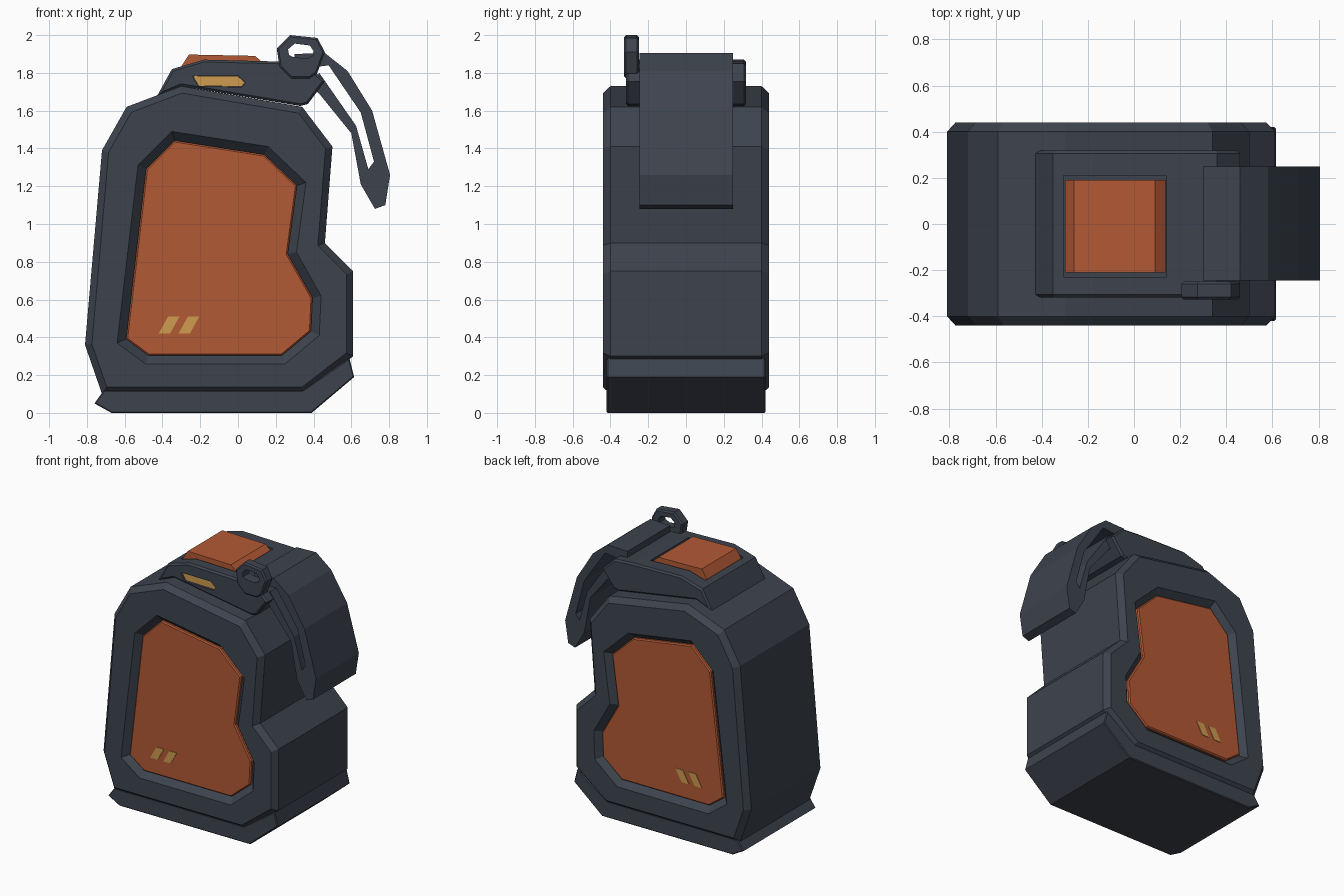
import bpy
import bmesh
from mathutils import Vector

default_cube = bpy.data.objects.get("Cube")
if default_cube:
    bpy.data.objects.remove(default_cube, do_unlink=True)


def make_material(name, colour):
    material = bpy.data.materials.new(name)
    material.use_nodes = True
    rgba = (*colour, 1)
    material.diffuse_color = rgba
    material.node_tree.nodes["Principled BSDF"].inputs["Base Color"].default_value = rgba
    return material


slate = make_material("dark slate", (.047, .057, .076))
orange = make_material("burnt orange", (.45, .1, .036))
amber = make_material("amber", (.62, .33, .08))


def inset(profile, distance):
    """Offset a closed outline inwards with mitred corners."""
    points = [Vector(p) for p in profile]
    count = len(points)
    area = sum(points[i - 1].cross(points[i]) for i in range(count))
    side = 1 if area > 0 else -1
    result = []
    for i in range(count):
        before = (points[i] - points[i - 1]).normalized()
        after = (points[(i + 1) % count] - points[i]).normalized()
        normal_a = Vector((-before.y, before.x)) * side
        normal_b = Vector((-after.y, after.x)) * side
        miter = (normal_a + normal_b) / (1 + normal_a.dot(normal_b))
        result.append(points[i] + miter * distance)
    return result


def loft(name, rings, material, cyclic=False):
    """Join outlines of equal length, each given as (xz outline, y)."""
    bm = bmesh.new()
    loops = [[bm.verts.new((x, y, z)) for x, z in outline] for outline, y in rings]
    count = len(loops[0])
    pairs = list(zip(loops, loops[1:]))
    if cyclic:
        pairs.append((loops[-1], loops[0]))
    else:
        bm.faces.new(loops[0])
        bm.faces.new(loops[-1])
    for a, b in pairs:
        for i in range(count):
            j = (i + 1) % count
            bm.faces.new((a[i], a[j], b[j], b[i]))
    bmesh.ops.recalc_face_normals(bm, faces=bm.faces)
    mesh = bpy.data.meshes.new(name)
    bm.to_mesh(mesh)
    bm.free()
    mesh.materials.append(material)
    obj = bpy.data.objects.new(name, mesh)
    bpy.context.collection.objects.link(obj)
    return obj


def prism(name, outline, y_front, y_back, material, chamfer=0):
    """Extrude an outline along y, optionally chamfering both ends."""
    rings = [(outline, y_front + chamfer), (outline, y_back - chamfer)]
    if chamfer:
        small = inset(outline, chamfer)
        rings = [(small, y_front), *rings, (small, y_back)]
    return loft(name, rings, material)


def carve(target, cutter):
    """Cut a pocket and discard the cutter."""
    cutter.hide_render = True
    modifier = target.modifiers.new("pocket", "BOOLEAN")
    modifier.operation = "DIFFERENCE"
    modifier.solver = "EXACT"
    modifier.object = cutter
    bpy.context.view_layer.objects.active = target
    bpy.ops.object.modifier_apply(modifier=modifier.name)
    bpy.data.objects.remove(cutter, do_unlink=True)


# Main body with a sloped recess on both faces
body_outline = [(-.81, .36), (-.72, .1), (.35, .1), (.61, .3), (.61, .75), (.46, .9),
                (.5, 1.41), (.34, 1.62), (-.3, 1.73), (-.59, 1.62), (-.72, 1.39)]
frame_outline = [(-.64, .37), (-.49, .26), (.25, .26), (.43, .41), (.44, .62), (.31, .85),
                 (.36, 1.22), (.16, 1.41), (-.35, 1.49), (-.44, 1.4), (-.53, 1.31)]
panel_outline = inset(frame_outline, .045)
half_body = [(panel_outline, .39), (frame_outline, .44),
             (inset(body_outline, .036), .44), (body_outline, .4)]
loft("body", [(o, -y) for o, y in half_body] + [(o, y) for o, y in reversed(half_body)], slate)

# Raised panels and their slanted stripes, front and back
stripe = [(-.42, .42), (-.36, .42), (-.31, .51), (-.37, .51)]
for side, label in ((-1, "front"), (1, "back")):
    loft(label + "_panel", [(panel_outline, side * .38), (panel_outline, side * .405),
                            (inset(panel_outline, .008), side * .413)], orange)
    for number in range(2):
        moved = [(x + number * .105, z) for x, z in stripe]
        loft(f"{label}_stripe_{number + 1}",
             [(moved, side * .41), (moved, side * .417)], amber)

# Base lip
base_outline = [(-.76, .05), (-.67, 0), (.39, 0), (.615, .19), (.59, .29),
                (.34, .12), (-.71, .12)]
prism("base", base_outline, -.42, .42, slate, .006)

# Top block with pockets for the button and the lamp
block_outline = [(-.43, 1.675), (-.35, 1.82), (-.18, 1.87), (.22, 1.86), (.36, 1.85),
                 (.46, 1.755), (.37, 1.635), (.33, 1.625), (-.3, 1.73)]
block = prism("top_block", block_outline, -.318, .318, slate, .012)
pocket = [(-.305, 1.8), (.14, 1.8), (.14, 2), (-.305, 2)]
carve(block, prism("button_pocket", pocket, -.23, .21, slate))
lamp_outline = [(-.24, 1.78), (-.21, 1.73), (.02, 1.725), (.04, 1.75), (0, 1.785), (-.23, 1.787)]
carve(block, prism("lamp_pocket", lamp_outline, -.4, -.295, slate))
prism("lamp", inset(lamp_outline, .002), -.305, -.29, amber)

# Top button
button_outline = [(-.3, 1.79), (.137, 1.79), (.137, 1.85), (.09, 1.89), (-.26, 1.897), (-.3, 1.835)]
prism("top_button", button_outline, -.21, .19, orange)

# Slotted lever hanging over the side
lever_outline = [(.3, 1.83), (.3, 1.9), (.46, 1.905), (.58, 1.81), (.71, 1.6), (.805, 1.26),
                 (.78, 1.1), (.725, 1.08), (.65, 1.21), (.6, 1.48), (.43, 1.69), (.38, 1.73),
                 (.43, 1.8), (.625, 1.52), (.69, 1.29), (.72, 1.33), (.65, 1.59), (.48, 1.84), (.4, 1.83)]
prism("lever", lever_outline, -.245, .25, slate)

# Clip ring at the front
ring_outer = [(.205, 1.93), (.275, 2), (.42, 1.985), (.46, 1.91), (.42, 1.8), (.38, 1.77),
              (.28, 1.77), (.22, 1.83)]
ring_inner = [(.265, 1.925), (.3, 1.955), (.38, 1.945), (.4, 1.915), (.395, 1.89), (.36, 1.875),
              (.29, 1.885), (.27, 1.895)]
ring_chamfer = inset(ring_outer, .01)
loft("clip_ring", [(ring_chamfer, -.327), (ring_outer, -.317), (ring_outer, -.26),
                   (ring_chamfer, -.25), (ring_inner, -.25), (ring_inner, -.327)], slate, cyclic=True)
